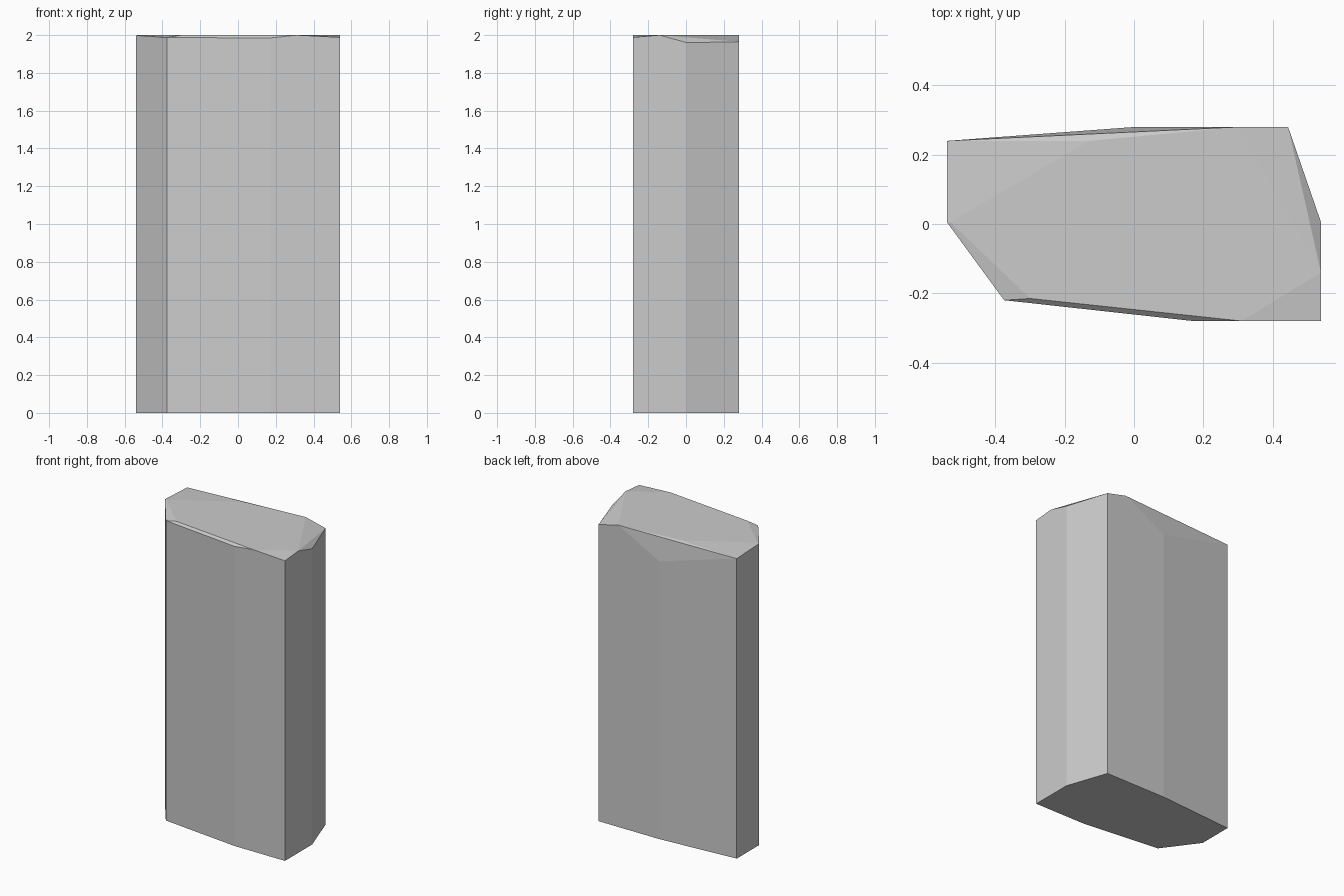
import bpy, bmesh, math

if "Cube" in bpy.data.objects:
    bpy.data.objects.remove(bpy.data.objects["Cube"])

# Outline of the pillar, counter-clockwise: x, y, height of the chipped rim
outline = [(-0.54, 0.24, 1.987), (-0.54, 0.005, 1.998), (-0.375, -0.22, 1.987),
           (0.17, -0.28, 1.985), (0.54, -0.28, 1.988), (0.54, 0.005, 1.96),
           (0.445, 0.28, 1.965), (0.0, 0.28, 1.84)]

# Corners of the flat plateau on top
plateau = [(-0.53, 0.005), (-0.3, -0.215), (0.31, -0.28),
           (0.54, -0.14), (0.3, 0.28), (-0.13, 0.24)]

# Stone pillar: convex block with worn facets around the top rim
bm = bmesh.new()
for x, y, z in outline:
    bm.verts.new((x, y, 0))
    bm.verts.new((x, y, z))
for x, y in plateau:
    bm.verts.new((x, y, 2))
bmesh.ops.convex_hull(bm, input=bm.verts[:])
bmesh.ops.dissolve_limit(bm, angle_limit=math.radians(0.3),
                         verts=bm.verts[:], edges=bm.edges[:])
bmesh.ops.recalc_face_normals(bm, faces=bm.faces[:])

mesh = bpy.data.meshes.new("stone_pillar")
bm.to_mesh(mesh)
bm.free()
pillar = bpy.data.objects.new("stone_pillar", mesh)
bpy.context.collection.objects.link(pillar)
